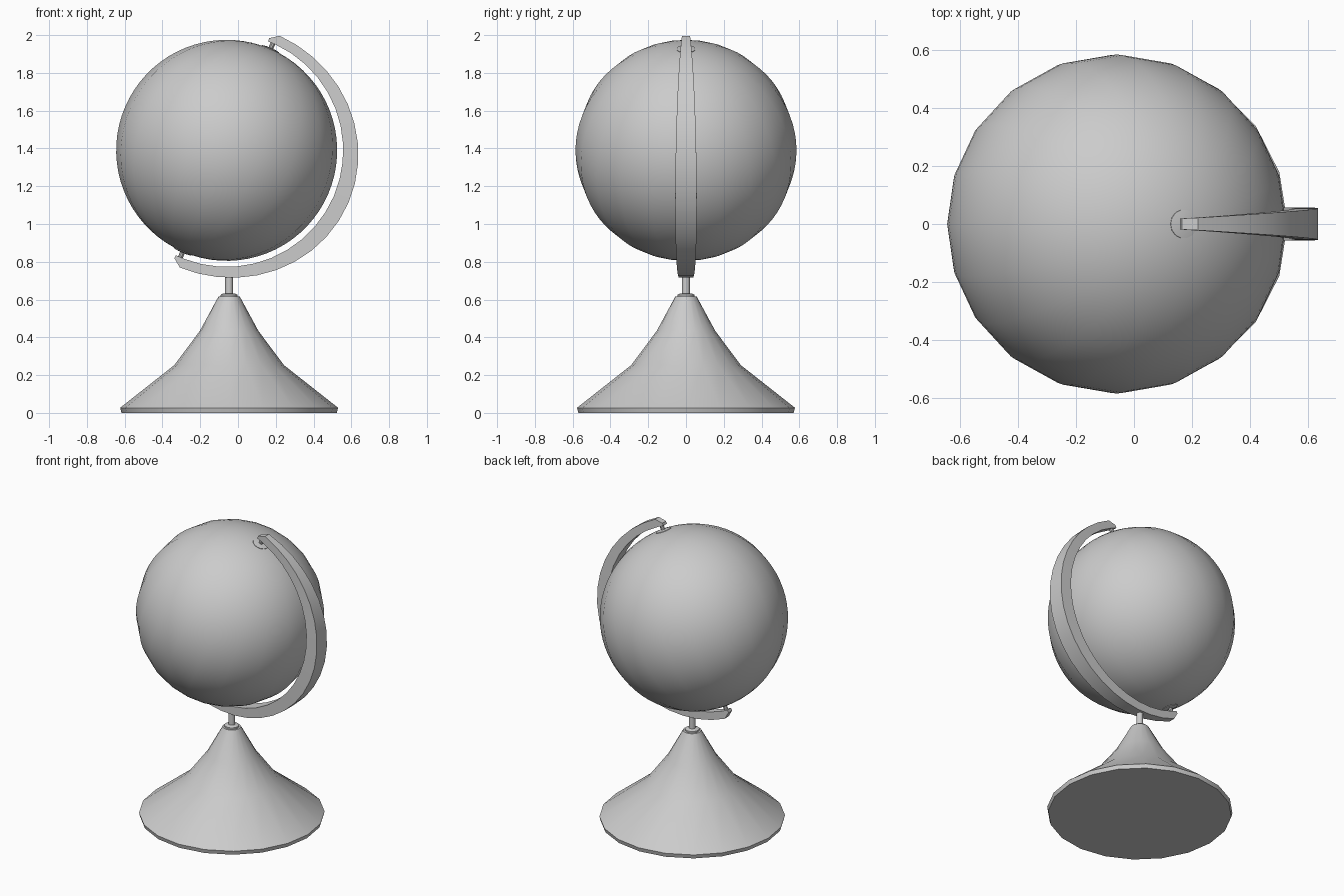
import bpy, bmesh, math
from mathutils import Matrix, Vector

if "Cube" in bpy.data.objects:
    bpy.data.objects.remove(bpy.data.objects["Cube"])

CENTER = Vector((-0.06, 0, 1.39))   # globe centre
TILT = math.radians(23.4)
BASE_X = -0.047


def finish(name, bm, angle=35):
    bmesh.ops.recalc_face_normals(bm, faces=bm.faces)
    mesh = bpy.data.meshes.new(name)
    bm.to_mesh(mesh)
    bm.free()
    ob = bpy.data.objects.new(name, mesh)
    bpy.context.collection.objects.link(ob)
    bpy.ops.object.select_all(action='DESELECT')
    ob.select_set(True)
    bpy.context.view_layer.objects.active = ob
    bpy.ops.object.shade_smooth_by_angle(angle=math.radians(angle))
    return ob


def lathe(name, profile, sides, matrix):
    """Turn (radius, height) points around z, capped at both ends."""
    bm = bmesh.new()
    rings = [[bm.verts.new((r * math.cos(2 * math.pi * i / sides),
                            r * math.sin(2 * math.pi * i / sides), z))
              for i in range(sides)] for r, z in profile]
    for a, b in zip(rings, rings[1:]):
        for i in range(sides):
            j = (i + 1) % sides
            bm.faces.new((a[i], a[j], b[j], b[i]))
    bm.faces.new(rings[0][::-1])
    bm.faces.new(rings[-1])
    bm.transform(matrix)
    return finish(name, bm)


# Flared base, collar and stem
foot = Matrix.Translation((BASE_X, 0, 0))
lathe("base", [(0.57, 0), (0.577, 0.027), (0.29, 0.253), (0.155, 0.434), (0.057, 0.615)], 20, foot)
lathe("collar", [(0.045, 0.61), (0.045, 0.625), (0.032, 0.632)], 16, foot)
lathe("stem", [(0.021, 0.61), (0.021, 0.75)], 12, foot)

# Tilted globe
axis = Matrix.Translation(CENTER) @ Matrix.Rotation(TILT, 4, 'Y')
bm = bmesh.new()
bmesh.ops.create_uvsphere(bm, u_segments=20, v_segments=36, radius=0.585)
bm.transform(axis)
finish("globe", bm, 60)

# Pole caps and pivot pins at both ends of the axis
for label, flip in (("top", 0), ("bottom", math.pi)):
    m = axis @ Matrix.Rotation(flip, 4, 'Y')
    lathe(label + "_pole_cap", [(0.05, 0.575), (0.05, 0.586), (0.025, 0.59)], 14, m)
    lathe(label + "_pivot_pin", [(0.013, 0.58), (0.013, 0.64)], 10, m)

# Tapering half-ring arm, thickest and widest in the middle
bm = bmesh.new()
A0, A1, N = 20.8, 205.8, 20
angles = [A0] + [A0 + 4 + (A1 - A0 - 8) * i / N for i in range(N + 1)] + [A1]
rings = []
for k, deg in enumerate(angles):
    a = math.radians(deg)
    s = math.sin(math.pi * (deg - A0) / (A1 - A0))
    outer = 0.668 + 0.034 * s * s
    if k in (0, len(angles) - 1):        # chamfered tip
        outer = 0.635
    half = 0.019 + 0.038 * s
    d = Vector((math.sin(a), 0, math.cos(a)))
    rings.append([bm.verts.new(CENTER + d * r + Vector((0, y, 0)))
                  for r, y in ((0.617, -half), (outer, -half), (outer, half), (0.617, half))])
for a, b in zip(rings, rings[1:]):
    for i in range(4):
        j = (i + 1) % 4
        bm.faces.new((a[i], a[j], b[j], b[i]))
bm.faces.new(rings[0])
bm.faces.new(rings[-1])
finish("arm", bm, 30)
